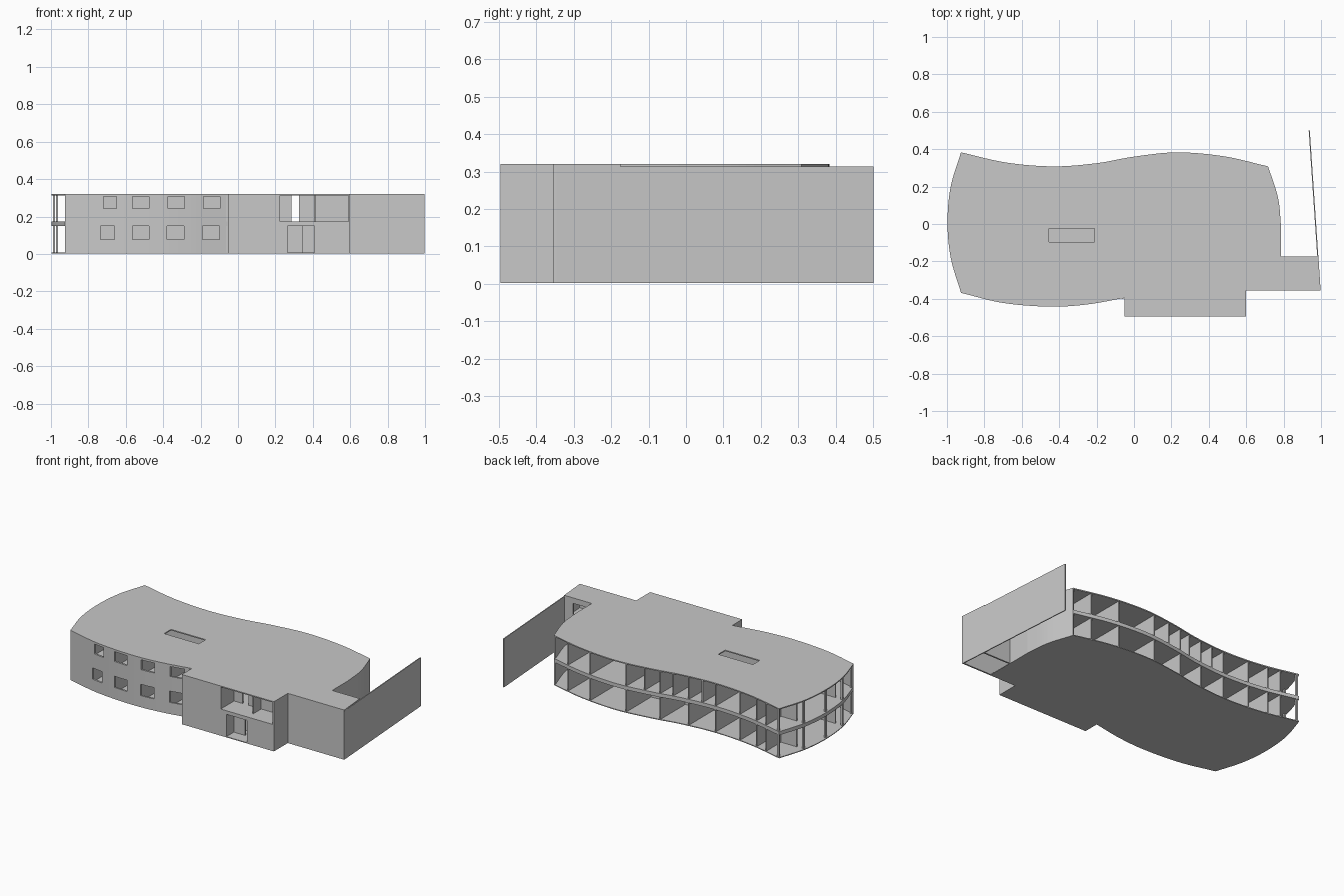
import bpy, bmesh
from mathutils import Vector

if "Cube" in bpy.data.objects:
    bpy.data.objects.remove(bpy.data.objects["Cube"])

grey = bpy.data.materials.new("plain grey")
grey.use_nodes = True
grey.diffuse_color = (0.58, 0.58, 0.58, 1)
grey.node_tree.nodes["Principled BSDF"].inputs["Base Color"].default_value = (0.58, 0.58, 0.58, 1)

# Storey heights
GROUND, MID_LOW, MID_TOP, EAVES, TOP = 0.008, 0.15, 0.173, 0.313, 0.32
FLOORS = {"lower": (GROUND, MID_LOW), "upper": (MID_TOP, EAVES)}


def finish(name, bm):
    bmesh.ops.recalc_face_normals(bm, faces=bm.faces)
    mesh = bpy.data.meshes.new(name)
    bm.to_mesh(mesh)
    bm.free()
    mesh.materials.append(grey)
    obj = bpy.data.objects.new(name, mesh)
    bpy.context.collection.objects.link(obj)
    return obj


def smooth_path(points, steps=8):
    """Catmull-Rom curve through plan points."""
    p = [Vector(q) for q in points]
    p = [2 * p[0] - p[1]] + p + [2 * p[-1] - p[-2]]
    out = []
    for a, b, c, d in zip(p, p[1:], p[2:], p[3:]):
        for i in range(steps):
            t = i / steps
            out.append(0.5 * (2 * b + (c - a) * t + (2 * a - 5 * b + 4 * c - d) * t * t
                              + (3 * b - a - 3 * c + d) * t ** 3))
    return out + [p[-2]]


def slab(name, outline, z0, z1):
    bm = bmesh.new()
    face = bm.faces.new([bm.verts.new((x, y, z0)) for x, y in outline])
    top = bmesh.ops.extrude_face_region(bm, geom=[face])
    verts = [g for g in top["geom"] if isinstance(g, bmesh.types.BMVert)]
    bmesh.ops.translate(bm, verts=verts, vec=(0, 0, z1 - z0))
    return finish(name, bm)


def wall(name, path, z0, z1, thick=0.01):
    """Wall along a plan path, thickened to the left of its direction."""
    pts = [Vector(p) for p in path]
    inner = []
    for i, p in enumerate(pts):
        d = (pts[min(i + 1, len(pts) - 1)] - pts[max(i - 1, 0)]).normalized()
        inner.append(p + Vector((-d.y, d.x)) * thick)
    return slab(name, pts + inner[::-1], z0, z1)


def add_box(bm, x0, x1, y0, y1, z0, z1):
    made = bmesh.ops.create_cube(bm, size=1)
    for v in made["verts"]:
        v.co = ((x0 + x1) / 2 + v.co.x * (x1 - x0), (y0 + y1) / 2 + v.co.y * (y1 - y0),
                (z0 + z1) / 2 + v.co.z * (z1 - z0))


def box(name, *size):
    bm = bmesh.new()
    add_box(bm, *size)
    return finish(name, bm)


def cut(target, boxes):
    bm = bmesh.new()
    for b in boxes:
        add_box(bm, *b)
    cutter = finish(target.name + "_cutter", bm)
    cutter.hide_render = True
    cutter.hide_viewport = True
    cutter.display_type = 'WIRE'
    mod = target.modifiers.new("openings", 'BOOLEAN')
    mod.operation, mod.solver, mod.object = 'DIFFERENCE', 'EXACT', cutter


# Plan outline, anticlockwise
front = smooth_path([(-0.925, -0.368), (-0.7, -0.422), (-0.45, -0.442), (-0.25, -0.43), (-0.05, -0.395)])
right = smooth_path([(0.787, -0.02), (0.77, 0.14), (0.717, 0.308)])
back = smooth_path([(0.717, 0.308), (0.48, 0.362), (0.23, 0.383), (0, 0.36), (-0.2, 0.325),
                    (-0.43, 0.308), (-0.68, 0.328), (-0.925, 0.383)])
left = smooth_path([(-0.925, 0.383), (-0.98, 0.2), (-0.997, 0.01), (-0.98, -0.18), (-0.925, -0.368)])
block = [(-0.05, -0.495), (0.6, -0.495), (0.6, -0.355)]
annex = [(0.998, -0.355), (0.982, -0.175), (0.787, -0.175)]
curved = right + back[1:] + left[1:-1]

# Slabs; the annex has no ground slab
slab("ground_slab", front + block + [(0.787, -0.355)] + curved, 0.003, GROUND)
slab("middle_slab", front + block + annex + curved, MID_LOW, MID_TOP)
roof = slab("roof", front + block + annex + curved, EAVES, TOP)
cut(roof, [(-0.455, -0.21, -0.095, -0.025, 0.3, 0.34)])

# Curved front wall with two rows of windows
front_wall = wall("front_wall", front, 0.003, EAVES, 0.012)
upper_x = [(-0.72, -0.65), (-0.565, -0.475), (-0.375, -0.285), (-0.185, -0.095)]
lower_x = [(-0.735, -0.66), (-0.565, -0.475), (-0.38, -0.29), (-0.19, -0.1)]
cut(front_wall, [(a, b, -0.5, -0.3, 0.243, 0.306) for a, b in upper_x]
    + [(a, b, -0.5, -0.3, 0.077, 0.149) for a, b in lower_x])

# Entrance block with balcony above and recessed doorway below
wall("block_left_wall", [(-0.05, -0.39), (-0.05, -0.495)], 0.003, EAVES)
block_front = wall("block_front_wall", block[:2], 0.003, EAVES)
cut(block_front, [(0.225, 0.592, -0.52, -0.46, MID_TOP, 0.33),
                  (0.265, 0.41, -0.52, -0.46, GROUND, MID_LOW)])
wall("block_right_wall", block[1:], 0.003, EAVES)
box("balcony_side_wall", 0.215, 0.225, -0.49, -0.35, *FLOORS["upper"])
box("balcony_back_wall_left", 0.215, 0.285, -0.36, -0.35, *FLOORS["upper"])
box("balcony_back_wall_right", 0.325, 0.6, -0.36, -0.35, *FLOORS["upper"])
box("balcony_divider", 0.41, 0.416, -0.44, -0.35, *FLOORS["upper"])
for side, x in (("left", 0.257), ("right", 0.41)):
    box("doorway_wall_" + side, x, x + 0.008, -0.485, -0.41, *FLOORS["lower"])
box("doorway_back_wall", 0.257, 0.345, -0.42, -0.41, *FLOORS["lower"])
box("lobby_wall", 0.257, 0.6, -0.36, -0.35, *FLOORS["lower"])

# Annex and the long free-standing fin
wall("annex_front_wall", [block[2], annex[0]], 0.003, EAVES)
annex_back = wall("annex_back_wall", annex[1:], 0.003, EAVES)
cut(annex_back, [(0.83, 0.92, -0.2, -0.15, 0.215, 0.285)])
wall("fin_wall", [annex[0], (0.94, 0.5)], 0.003, EAVES, 0.006)
wall("right_end_wall", [annex[2]] + right, 0.003, EAVES)


def back_y(x):
    """Back edge position at a given x."""
    for a, b in zip(back, back[1:]):
        if b.x <= x <= a.x:
            return a.y + (b.y - a.y) * (x - a.x) / (b.x - a.x)
    return back[-1].y


# Rooms along the open back, divided by cross walls
shared = [0.6, 0.42, 0.16, -0.06, -0.24, -0.42, -0.6, -0.73, -0.81]
extra = {"lower": [], "upper": [0.04, -0.14, -0.33]}
for floor, (z0, z1) in FLOORS.items():
    for i, x in enumerate(shared + extra[floor]):
        box(f"{floor}_room_divider_{i}", x - 0.004, x + 0.004, back_y(x) - 0.25, back_y(x) - 0.004, z0, z1)
    corridor = [(p.x, p.y - 0.25) for p in back if p.x > -0.85]
    hall = wall(f"{floor}_back_corridor_wall", corridor, z0, z1, 0.008)
    if floor == "upper":
        cut(hall, [(0.285, 0.325, 0, 0.3, 0.16, 0.33)])
    box(f"{floor}_front_corridor_wall", -0.8, 0.21, -0.154, -0.146, z0, z1)
    for i, x in enumerate((-0.61, -0.42, -0.24, -0.06)):
        box(f"{floor}_front_room_divider_{i}", x - 0.004, x + 0.004, -0.4, -0.15, z0, z1)
    # Posts round the open left end, with short walls running inwards
    for i, (x, y) in enumerate(((-0.92, 0.372), (-0.974, 0.2), (-0.99, 0.0), (-0.974, -0.19), (-0.925, -0.355))):
        box(f"{floor}_end_post_{i}", x, x + 0.012, y - 0.006, y + 0.006, z0, z1)
        if i in (1, 3):
            box(f"{floor}_end_divider_{i}", x + 0.05, -0.8, y - 0.004, y + 0.004, z0, z1)
    box(f"{floor}_end_back_wall", -0.804, -0.796, -0.38, -0.15, z0, z1)
